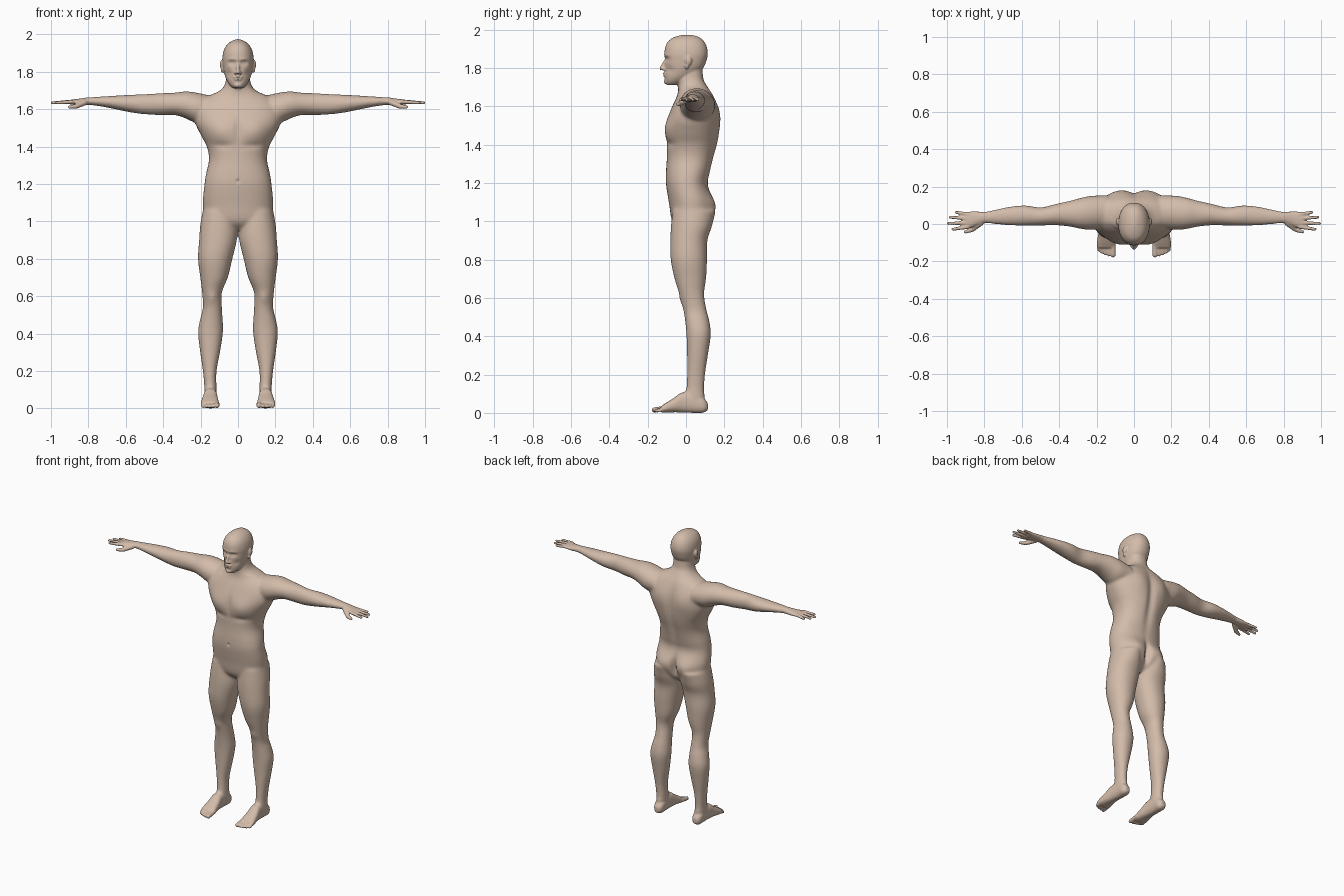
import bpy, bmesh, math
from mathutils import Vector

bm = bmesh.new()
# (t, a, b) -> (x, y, z) for each loft direction
UP = lambda t, a, b: (a, b, t)
SIDE = lambda t, a, b: (t, a, b)
FRONT = lambda t, a, b: (a, t, b)


def spline(rows, steps=6):
    """Catmull-Rom interpolation of the section table."""
    out = []
    n = len(rows)
    for i in range(n - 1):
        p0, p1, p2, p3 = (rows[max(0, min(n - 1, i + k))] for k in (-1, 0, 1, 2))
        for s in range(steps):
            u = s / steps
            out.append([0.5 * (2 * b + (c - a) * u + (2 * a - 5 * b + 4 * c - d) * u * u
                               + (3 * b - a - 3 * c + d) * u ** 3)
                        for a, b, c, d in zip(p0, p1, p2, p3)])
    return out + [list(rows[-1])]


def loft(rows, place, mirror=True, power=2.0, n=40):
    """Sections: position, centre a, half width a, low b, high b."""
    for sx in ((1, -1) if mirror else (1,)):
        rings = []
        for t, ca, ra, lo, hi in spline(rows):
            ring = []
            for k in range(n):
                an = 2 * math.pi * k / n
                c, s = math.cos(an), math.sin(an)
                c = math.copysign(abs(c) ** (2 / power), c)
                s = math.copysign(abs(s) ** (2 / power), s)
                x, y, z = place(t, ca + ra * c, (lo + hi) / 2 + (hi - lo) / 2 * s)
                ring.append(bm.verts.new((sx * x, y, z)))
            rings.append(ring)
        for r0, r1 in zip(rings, rings[1:]):
            for k in range(n):
                j = (k + 1) % n
                bm.faces.new((r0[k], r0[j], r1[j], r1[k]))
        bm.faces.new(rings[0][::-1])
        bm.faces.new(rings[-1])


def ball(c, size):
    """Mirrored ellipsoid."""
    for sx in ((1, -1) if c[0] else (1,)):
        new = bmesh.ops.create_icosphere(bm, subdivisions=3, radius=1)["verts"]
        for v in new:
            v.co = Vector((sx * c[0] + v.co.x * size[0], c[1] + v.co.y * size[1], c[2] + v.co.z * size[2]))


def digit(points):
    """Tapered round digit through (x, y, z, radius) points."""
    for p, q in zip(points, points[1:]):
        for i in range(11):
            x, y, z, r = (a + (b - a) * i / 10 for a, b in zip(p, q))
            ball((x, y, z), (r, r, r))


# torso and neck
loft([(0.955, 0, .06, -.03, .07), (1.0, 0, .165, -.072, .12), (1.09, 0, .188, -.088, .14),
      (1.19, 0, .18, -.104, .115), (1.25, 0, .172, -.105, .125), (1.33, 0, .155, -.10, .145),
      (1.40, 0, .167, -.10, .165), (1.46, 0, .198, -.105, .174), (1.53, 0, .23, -.098, .174),
      (1.60, 0, .23, -.072, .162), (1.66, 0, .175, -.045, .14), (1.70, 0, .096, -.04, .115),
      (1.74, 0, .068, -.045, .092), (1.80, 0, .062, -.05, .085)], UP, False, 2.25, 64)
# head
loft([(1.712, 0, .025, -.1, -.04), (1.73, 0, .045, -.109, .0), (1.76, 0, .063, -.111, .05),
      (1.80, 0, .076, -.110, .09), (1.84, 0, .082, -.110, .107), (1.88, 0, .083, -.113, .114),
      (1.92, 0, .074, -.105, .105), (1.95, 0, .054, -.083, .085), (1.967, 0, .028, -.045, .055),
      (1.974, 0, .008, -.012, .02)], UP, False, 2.2, 48)
# nose, lips, chin, ears
digit([(0, -.108, 1.84, .007), (0, -.127, 1.798, .0115)])
ball((.012, -.116, 1.794), (.009, .011, .008))
ball((0, -.109, 1.771), (.026, .013, .006))
ball((0, -.108, 1.760), (.023, .013, .006))
ball((0, -.098, 1.728), (.024, .018, .014))
ball((.085, .012, 1.838), (.012, .019, .026))
ball((.083, .004, 1.812), (.010, .011, .018))
# legs
loft([(1.06, .10, .088, -.07, .135), (.98, .102, .1, -.078, .135), (.90, .107, .101, -.082, .112),
      (.80, .122, .092, -.08, .11), (.70, .128, .074, -.06, .105), (.62, .139, .053, -.035, .095),
      (.54, .137, .051, -.015, .107), (.48, .142, .06, -.005, .122), (.41, .147, .067, .002, .13),
      (.31, .149, .055, .005, .116), (.20, .151, .037, .005, .1), (.12, .148, .033, 0, .095),
      (.05, .148, .033, -.02, .1)], UP, True, 2.1)
# feet and toes
loft([(.114, .147, .016, .015, .05), (.09, .147, .032, .001, .08), (.04, .147, .034, 0, .11),
      (-.02, .148, .037, .002, .108), (-.06, .149, .043, .003, .08), (-.10, .150, .048, .001, .055),
      (-.128, .150, .048, .002, .036)], FRONT, True, 2.4)
for x, y, r in ((.112, -.165, .014), (.134, -.163, .0105), (.153, -.157, .01),
                (.171, -.149, .01), (.187, -.138, .0095)):
    digit([(x, -.105, .024, r), (x, y, r + .001, r)])
# arms and palms
loft([(.14, .065, .085, 1.53, 1.67), (.22, .06, .092, 1.525, 1.688), (.28, .057, .084, 1.55, 1.695),
      (.34, .055, .07, 1.568, 1.688), (.42, .05, .057, 1.568, 1.685), (.50, .04, .049, 1.572, 1.68),
      (.58, .045, .055, 1.583, 1.677), (.66, .043, .051, 1.6, 1.672), (.74, .038, .04, 1.615, 1.667),
      (.80, .035, .031, 1.622, 1.663), (.84, .030, .037, 1.622, 1.657), (.88, .022, .045, 1.624, 1.652),
      (.905, .018, .043, 1.627, 1.648)], SIDE, True)
# fingers and thumb
for x0, y0, x1, y1 in ((.885, .052, .95, .062), (.895, .030, .982, .036),
                       (.90, .006, .993, .003), (.89, -.016, .968, -.028)):
    digit([(x0, y0, 1.639, .0115), (x1, y1, 1.634, .0085)])
digit([(.82, .005, 1.635, .016), (.865, -.03, 1.615, .013), (.90, -.042, 1.611, .0095)])

# fuse all parts into one skin
bmesh.ops.recalc_face_normals(bm, faces=bm.faces[:])
parts = bpy.data.meshes.new("body_parts")
bm.to_mesh(parts)
bm.free()
body = bpy.data.objects.new("human_body", parts)
bpy.context.collection.objects.link(body)
mod = body.modifiers.new("fuse", "REMESH")
mod.mode = "VOXEL"
mod.voxel_size = 0.0048
skin = bpy.data.meshes.new_from_object(body.evaluated_get(bpy.context.evaluated_depsgraph_get()))
body.modifiers.clear()
body.data = skin

bm = bmesh.new()
bm.from_mesh(skin)


def smooth(verts, times):
    for _ in range(times):
        bmesh.ops.smooth_vert(bm, verts=verts, factor=0.5, use_axis_x=True, use_axis_y=True, use_axis_z=True)


# blend the joints, leaving face, hands and feet crisp
smooth([v for v in bm.verts if abs(v.co.x) < .8 and .1 < v.co.z < 1.71], 25)
smooth([v for v in bm.verts if v.co.z > 1.87], 8)

# mirrored soft pushes: centre, radii, offset
brushes = [
    ((0, .17, 1.42), (.028, .08, .2), (0, -.014, 0)),         # spine
    ((0, -.11, 1.49), (.018, .05, .07), (0, .007, 0)),        # breastbone
    ((.095, -.1, 1.48), (.07, .07, .055), (0, -.013, 0)),     # chest
    ((.09, -.1, 1.405), (.06, .05, .018), (0, .007, 0)),      # under chest
    ((0, -.105, 1.215), (.008, .03, .01), (0, .008, 0)),      # navel
    ((.09, .13, 1.075), (.065, .07, .065), (0, .022, 0)),     # buttocks
    ((0, .15, 1.06), (.02, .07, .07), (0, -.03, 0)),          # cleft
    ((.085, .16, 1.56), (.06, .07, .08), (0, .012, 0)),       # shoulder blades
    ((.13, -.06, 1.675), (.05, .05, .02), (0, .008, -.004)),  # collar hollow
    ((.138, -.03, .59), (.025, .03, .03), (0, -.005, 0)),     # kneecap
    ((.032, -.1, 1.847), (.018, .04, .012), (0, .013, 0)),    # eye socket
    ((.032, -.09, 1.846), (.009, .04, .006), (0, -.006, 0)),  # eyelid
    ((.03, -.105, 1.866), (.028, .03, .008), (0, -.004, 0)),  # brow
    ((0, -.118, 1.7655), (.024, .03, .003), (0, .005, 0)),    # mouth line
    ((.05, -.08, 1.79), (.018, .04, .02), (-.003, .005, 0)),  # cheek hollow
]
for c, r, push in brushes:
    for v in bm.verts:
        sx = -1 if v.co.x < 0 else 1
        d = (((abs(v.co.x) - c[0]) / r[0]) ** 2 + ((v.co.y - c[1]) / r[1]) ** 2
             + ((v.co.z - c[2]) / r[2]) ** 2)
        if d < 7:
            v.co += Vector((push[0] * sx, push[1], push[2])) * math.exp(-d)
smooth(bm.verts[:], 2)
low = min(v.co.z for v in bm.verts)
for v in bm.verts:
    v.co.z -= low
for f in bm.faces:
    f.smooth = True
    f.material_index = 0
bm.to_mesh(skin)
bm.free()

mat = bpy.data.materials.new("skin_tan")
mat.diffuse_color = (.65, .5, .4, 1)
skin.materials.clear()
skin.materials.append(mat)
